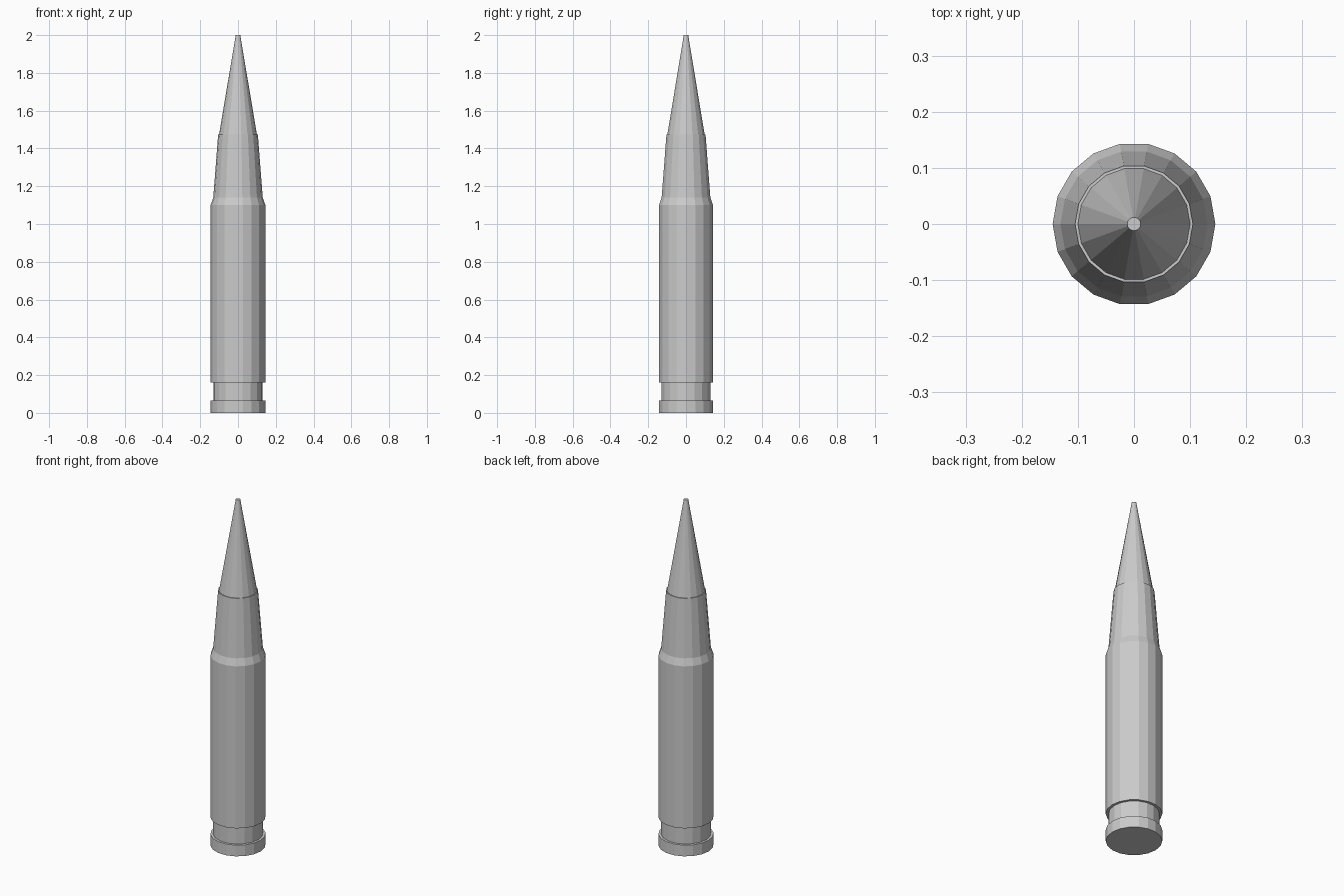
import bpy, bmesh, math

if "Cube" in bpy.data.objects:
    bpy.data.objects.remove(bpy.data.objects["Cube"])

SIDES = 18


def lathe(name, profile):
    """Revolve (radius, z) pairs around z into a closed, flat-faced solid."""
    bm = bmesh.new()
    rings = []
    for r, z in profile:
        rings.append([bm.verts.new((r * math.cos(math.tau * i / SIDES),
                                    r * math.sin(math.tau * i / SIDES), z))
                      for i in range(SIDES)])
    for low, high in zip(rings, rings[1:]):
        for i in range(SIDES):
            j = (i + 1) % SIDES
            bm.faces.new((low[i], low[j], high[j], high[i]))
    bm.faces.new(rings[0][::-1])
    bm.faces.new(rings[-1])
    mesh = bpy.data.meshes.new(name)
    bm.to_mesh(mesh)
    bm.free()
    obj = bpy.data.objects.new(name, mesh)
    bpy.context.collection.objects.link(obj)
    return obj


# Casing: rim, extractor groove, body, shoulder and tapered neck
lathe("casing", [(0.145, 0), (0.145, 0.065), (0.131, 0.065), (0.131, 0.162),
                 (0.145, 0.162), (0.145, 1.10), (0.131, 1.14), (0.105, 1.475)])

# Pointed tip with a small flat end, seated on the neck
lathe("pointed_tip", [(0.10, 1.475), (0.012, 2.0)])
